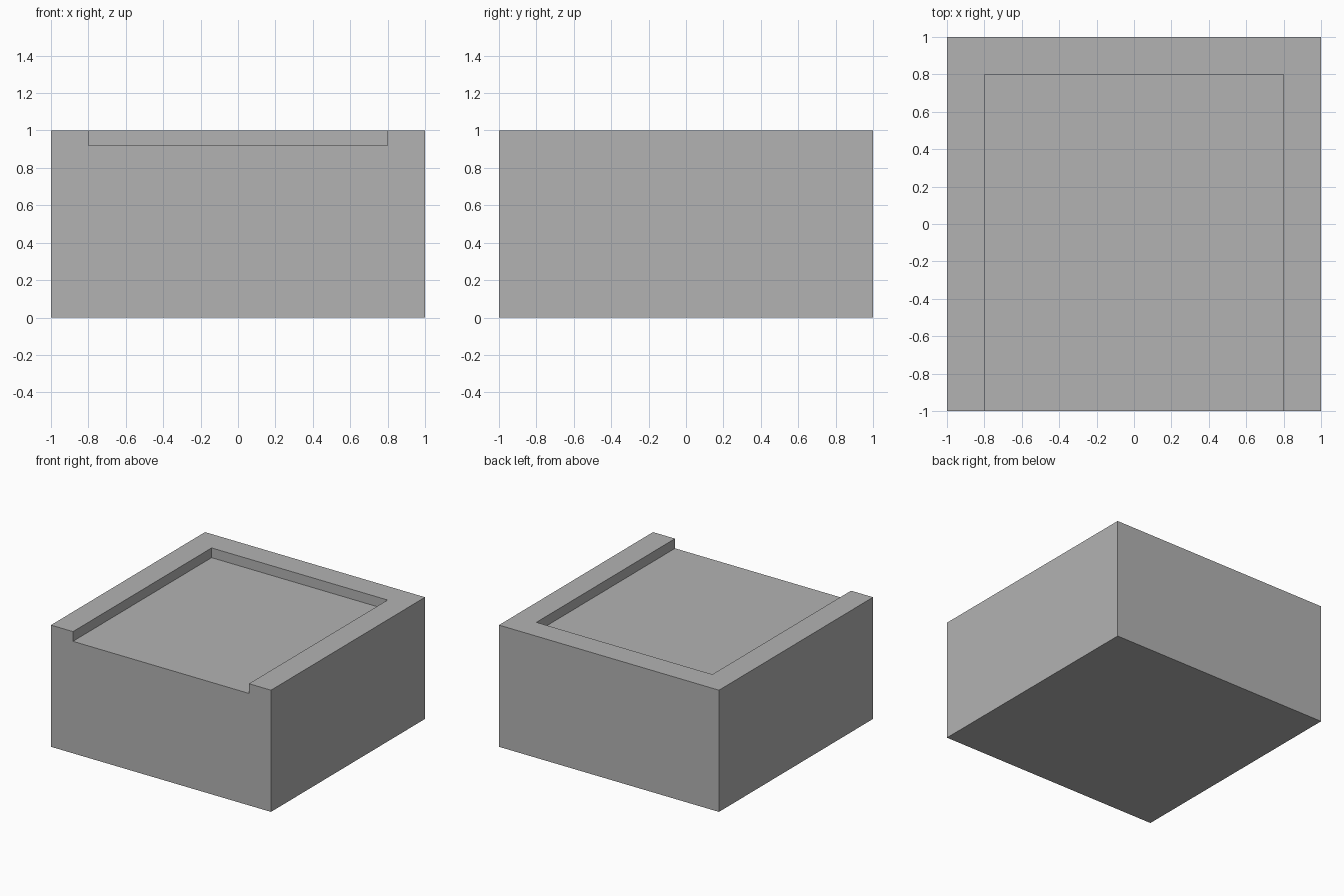
import bpy

if "Cube" in bpy.data.objects:
    bpy.data.objects.remove(bpy.data.objects["Cube"])


def box(name, x, y, z):
    """Box spanning the given (min, max) range on each axis."""
    spans = (x, y, z)
    bpy.ops.mesh.primitive_cube_add(size=1, location=[(a + b) / 2 for a, b in spans])
    obj = bpy.context.object
    obj.name = name
    obj.scale = [b - a for a, b in spans]
    bpy.ops.object.transform_apply(location=True, rotation=False, scale=True)
    return obj


grey = bpy.data.materials.new("plain grey")
grey.diffuse_color = (0.45, 0.45, 0.45, 1)
grey.use_nodes = True
grey.node_tree.nodes["Principled BSDF"].inputs["Base Color"].default_value = grey.diffuse_color

# Solid block
block = box("block", (-1, 1), (-1, 1), (0, 1))
block.data.materials.append(grey)

# Shallow tray in the top, open towards the front
cutter = box("recess_cutter", (-0.8, 0.8), (-1.2, 0.8), (0.92, 1.2))
cutter.data.materials.append(grey)
cutter.hide_render = True

cut = block.modifiers.new("recess", "BOOLEAN")
cut.operation = "DIFFERENCE"
cut.solver = "EXACT"
cut.object = cutter
bpy.context.view_layer.objects.active = block
bpy.ops.object.modifier_apply(modifier=cut.name)
bpy.data.objects.remove(cutter)
